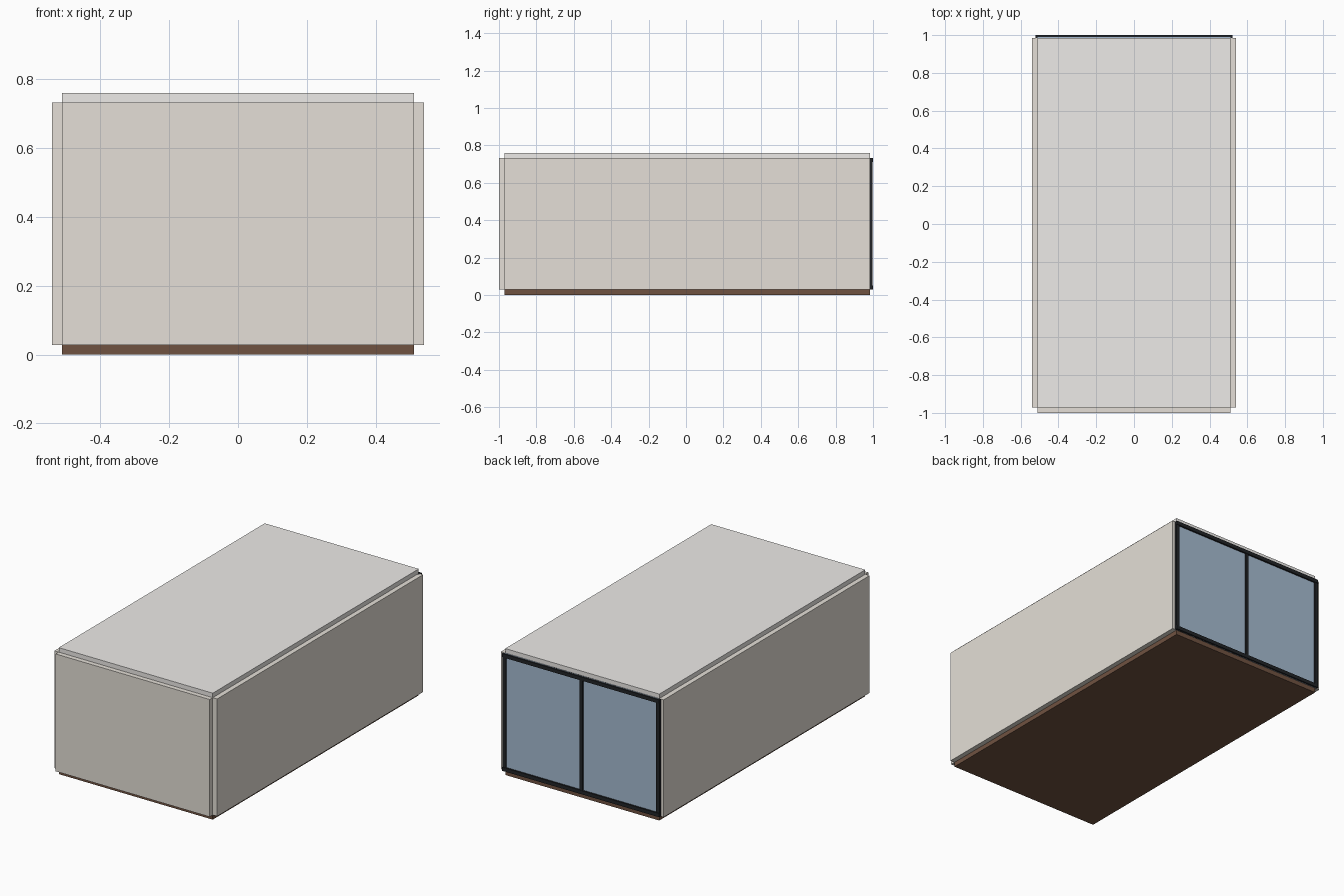
import bpy

if "Cube" in bpy.data.objects:
    bpy.data.objects.remove(bpy.data.objects["Cube"])


def mat(name, rgb):
    m = bpy.data.materials.new(name)
    m.diffuse_color = (*rgb, 1)
    m.use_nodes = True
    m.node_tree.nodes["Principled BSDF"].inputs["Base Color"].default_value = m.diffuse_color
    return m


WALL = mat("wall_paint", (0.78, 0.74, 0.68))
CEIL = mat("ceiling_paint", (0.85, 0.83, 0.81))
WOOD = mat("floor_wood", (0.16, 0.085, 0.052))
DARK = mat("dark_frame", (0.015, 0.017, 0.02))
GLASS = mat("glass", (0.38, 0.50, 0.64))


def box(name, x, y, z, material):
    """Box from (min, max) ranges on each axis."""
    bpy.ops.mesh.primitive_cube_add(
        size=1, location=[(a + b) / 2 for a, b in (x, y, z)])
    o = bpy.context.object
    o.name = name
    o.scale = [b - a for a, b in (x, y, z)]
    bpy.ops.object.transform_apply(location=False, rotation=False, scale=True)
    o.data.materials.append(material)
    return o


W, T = 0.512, 0.029            # half inner width, panel thickness
Y0, Y1 = -0.971, 0.985         # room depth
Z0, Z1, TOP = 0.028, 0.733, 0.76

# Floor, ceiling and walls
box("floor", (-W, W), (Y0, Y1), (0, Z0), WOOD)
box("ceiling", (-W, W), (Y0, Y1), (Z1, TOP), CEIL)
box("front_wall", (-W, W), (-1, Y0), (Z0, Z1), WALL)
for side, a, b in (("left", -W - T, -W), ("right", W, W + T)):
    box(side + "_wall", (a, b), (Y0, Y1), (Z0, Z1), WALL)

# Window across the open back end
F, B = 0.522, 0.022            # half frame width, bar width
FY = (0.971, 1.0)
box("window_glass", (-W, W), (0.982, 0.99), (Z0, Z1), GLASS)
for name, z in (("bottom", Z0), ("top", Z1 - B)):
    box("window_frame_" + name, (-F, F), FY, (z, z + B), DARK)
for name, x in (("left", -F), ("right", F - B)):
    box("window_frame_" + name, (x, x + B), (0.973, 0.997),
        (Z0 + B, Z1 - B), DARK)
box("window_mullion", (-0.01, 0.01), (0.973, 0.997), (Z0 + B, Z1 - B), DARK)
